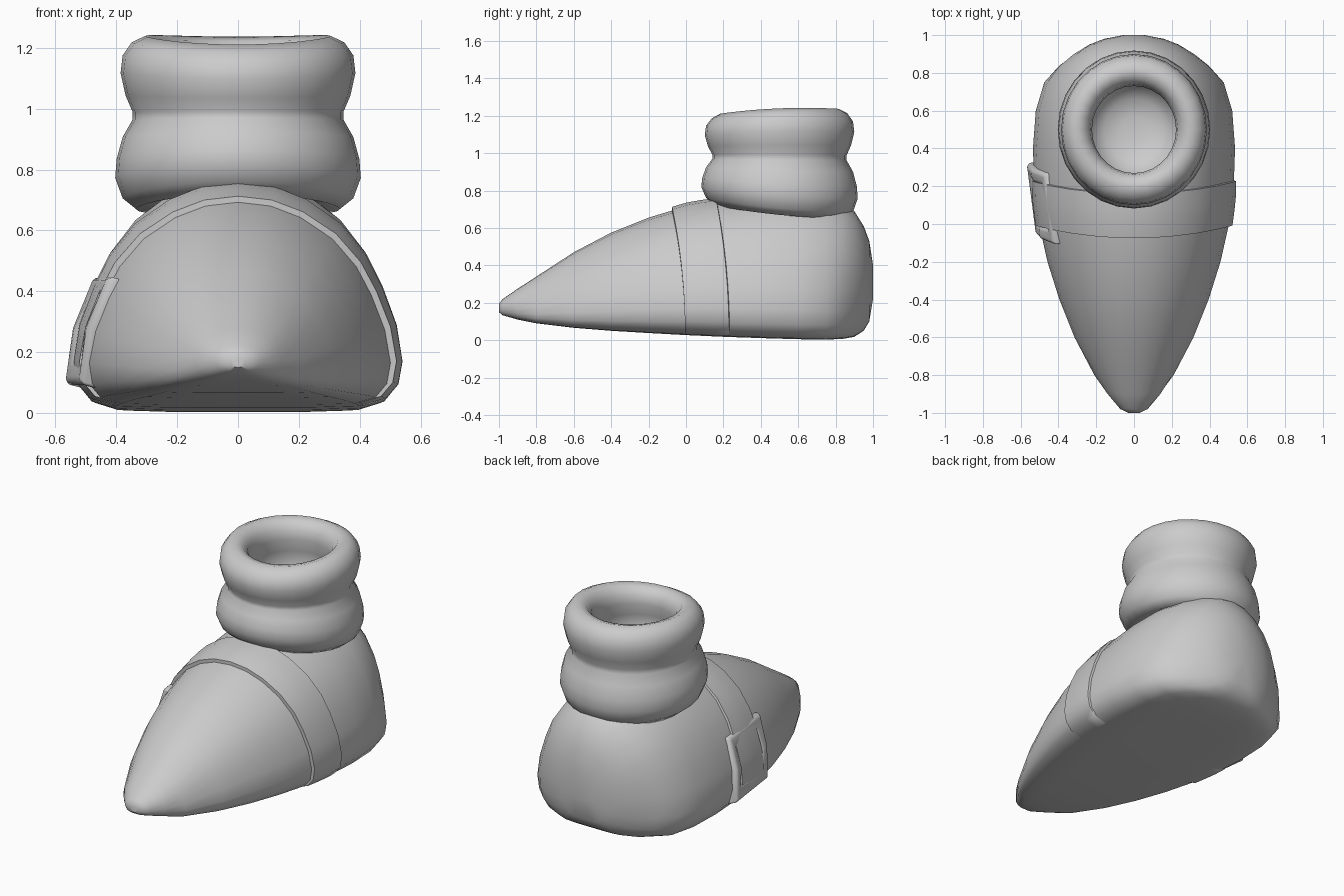
import bpy, bmesh, math
from mathutils import Vector

if "Cube" in bpy.data.objects:
    bpy.data.objects.remove(bpy.data.objects["Cube"])

gray = bpy.data.materials.new("plain gray")
gray.use_nodes = True
gray.diffuse_color = (0.6, 0.6, 0.6, 1)
gray.node_tree.nodes["Principled BSDF"].inputs["Base Color"].default_value = (0.6, 0.6, 0.6, 1)


def loft(name, rings, caps=True, loop=False, angle=40):
    """Skin a list of closed rings into a smooth object."""
    bm = bmesh.new()
    rows = [[bm.verts.new(p) for p in ring] for ring in rings]
    pairs = list(zip(rows, rows[1:]))
    if loop:
        pairs.append((rows[-1], rows[0]))
    for a, b in pairs:
        for i in range(len(a)):
            j = (i + 1) % len(a)
            bm.faces.new((a[i], a[j], b[j], b[i]))
    if caps:
        bm.faces.new(rows[0])
        bm.faces.new(rows[-1])
    bmesh.ops.recalc_face_normals(bm, faces=bm.faces)
    mesh = bpy.data.meshes.new(name)
    bm.to_mesh(mesh)
    bm.free()
    obj = bpy.data.objects.new(name, mesh)
    bpy.context.collection.objects.link(obj)
    mesh.materials.append(gray)
    bpy.ops.object.select_all(action='DESELECT')
    obj.select_set(True)
    bpy.context.view_layer.objects.active = obj
    bpy.ops.object.shade_smooth_by_angle(angle=math.radians(angle))
    return obj


# Shoe stations: y, half width, top, bottom
stations = [
    (-1, .03, .195, .15), (-.98, .075, .22, .133), (-.9, .145, .275, .11),
    (-.8, .21, .34, .09), (-.6, .315, .47, .066), (-.4, .395, .575, .05),
    (-.2, .458, .655, .038), (0, .503, .715, .027), (.2, .528, .755, .018),
    (.4, .535, .78, .011), (.6, .52, .79, .005), (.75, .475, .77, .003),
    (.84, .405, .735, .007), (.9, .33, .69, .018), (.95, .245, .61, .05),
    (.98, .165, .53, .1), (1, .06, .4, .22)]

# Half cross-section from sole to crown: share of width, share of height
section = [(0, 0), (.45, 0), (.76, .006), (.9, .035), (.975, .1), (1, .2),
           (.965, .36), (.88, .53), (.785, .67), (.63, .81), (.42, .92),
           (.22, .98), (0, 1)]
outline = section + [(-u, v) for u, v in section[-2:0:-1]]


def station(y):
    for a, b in zip(stations, stations[1:]):
        if y <= b[0]:
            t = (y - a[0]) / (b[0] - a[0])
            return [p + (q - p) * t for p, q in zip(a[1:], b[1:])]
    return stations[-1][1:]


def shoe_point(y, u, v, grow=0):
    w, top, bottom = station(y)
    # The heel and toe tip round off toward an ellipse
    k = min(1, max(0, (y - .8) / .2, (-.8 - y) / .2)) * .7
    oval = math.copysign(2 * math.sqrt(max(0, v - v * v)), u) if u else 0
    u += (oval - u) * k
    low = bottom + (.002 if grow else 0)
    return (u * (w + grow), y, low + v * (top + grow - low))


loft("shoe_body", [[shoe_point(s[0], u, v) for u, v in outline] for s in stations])

# Strap band leaning forward over the instep
band = [(0, -.02), (0, .02), (.08, .02), (.16, .018), (.235, .012), (.245, -.02)]
loft("instep_strap", [[shoe_point(-.005 - .07 * v ** 2 + s, u, v, g) for u, v in outline]
                      for s, g in band], caps=False)

# Padded cuff: radius and height, from hidden base over the rim to the inner floor
cuff = [(.26, .7), (.34, .68), (.385, .715), (.41, .78), (.405, .84), (.385, .91),
        (.352, .965), (.352, .99), (.375, 1.04), (.392, 1.11), (.385, 1.165), (.355, 1.205),
        (.31, 1.225), (.265, 1.21), (.235, 1.17), (.226, 1.12), (.24, 1.05),
        (.25, .99), (.225, .92), (.16, .87), (.07, .85)]
rings = []
for r, z in cuff:
    ring = []
    for i in range(28):
        a = math.tau * i / 28
        x, y = r * math.cos(a) * .985, r * math.sin(a) * 1.02
        # The base slopes down to the heel, the rim dips front and back
        low = max(0, min(1, (1 - z) / .3))
        high = max(0, (z - 1) / .22)
        dz = low * (-.1 * y + .12 * y * y - .01) + high * (.04 * y - .15 * y * y + .014)
        ring.append((x, y + .5, z + dz))
    rings.append(ring)
loft("padded_cuff", rings, angle=180)

# Square buckle frame laid on the strap side
along = Vector((-.13, 1, 0)).normalized()
up = Vector((.27, -.16, 1)).normalized()
out = up.cross(along).normalized()
if out.x > 0:
    out = -out
center = Vector((-.467, .11, .265))


def frame_ring(half_len, half_high, depth):
    ring = []
    for a, b in [(-1, -1), (0, -1), (1, -1), (1, 0), (1, 1), (0, 1), (-1, 1), (-1, 0)]:
        bulge = .02 * (1 - b * b)
        ring.append(center + along * a * half_len + up * b * half_high
                    + out * (depth + bulge))
    return ring


buckle = loft("buckle_frame", [
    frame_ring(.19, .185, -.04), frame_ring(.19, .185, .02), frame_ring(.175, .17, .036),
    frame_ring(.13, .115, .036), frame_ring(.115, .1, .02), frame_ring(.115, .1, -.04)],
    caps=False, loop=True, angle=50)
bevel = buckle.modifiers.new("soft_edges", 'BEVEL')
bevel.width = .008
bevel.segments = 2
